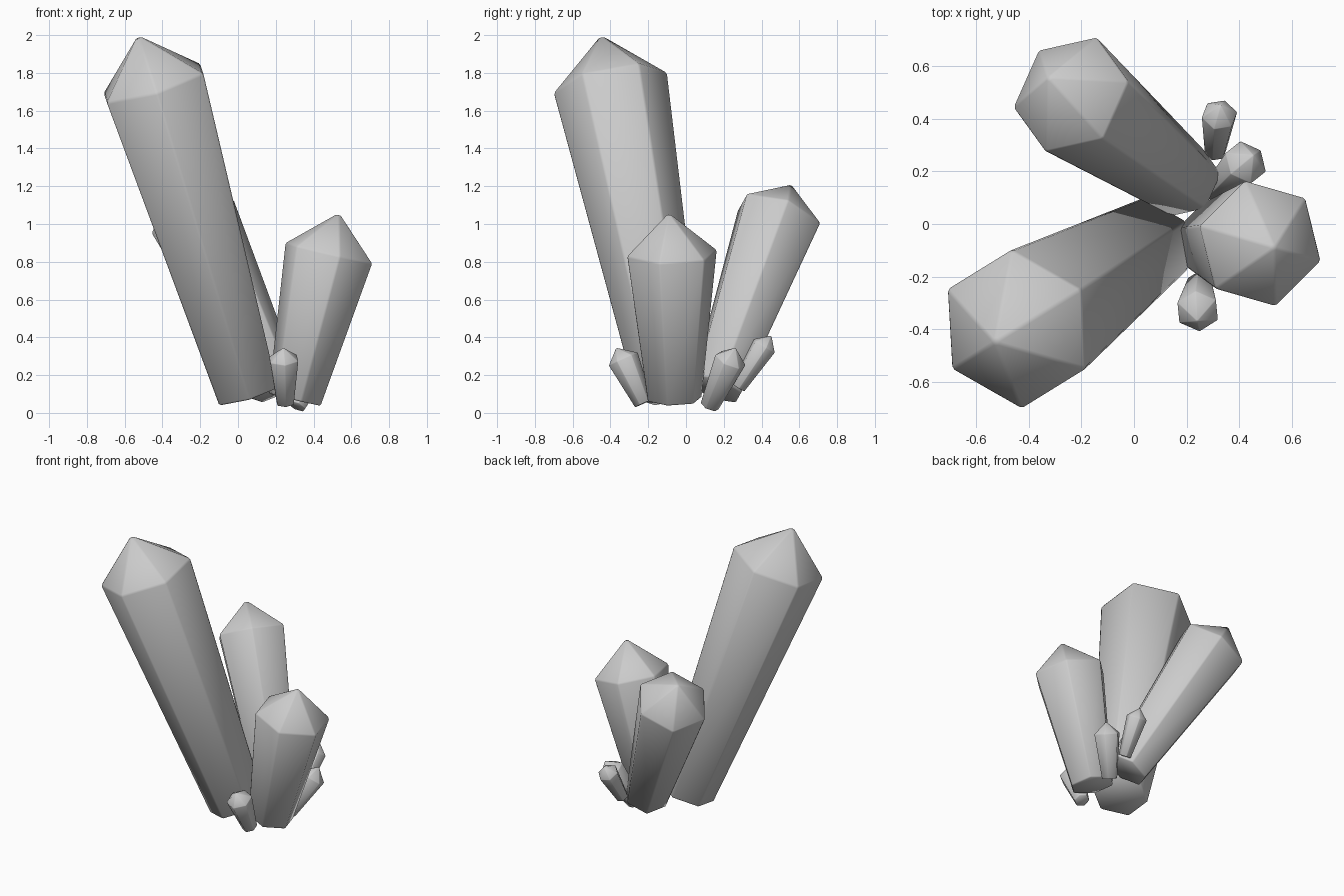
import bpy, bmesh, math
from mathutils import Vector, Quaternion

if "Cube" in bpy.data.objects:
    bpy.data.objects.remove(bpy.data.objects["Cube"])

# name: base centre, base radius, shoulder centre, shoulder radius, tip, plan direction of one ridge
CRYSTALS = {
    "tall_crystal": ((0.05, -0.08, 0.10), 0.185, (-0.447, -0.40, 1.745), 0.308, (-0.53, -0.45, 2.0), (-0.263, 0.15)),
    "back_crystal": ((0.20, 0.16, 0.125), 0.145, (-0.24, 0.493, 1.04), 0.241, (-0.328, 0.558, 1.21), (0.21, 0.047)),
    "right_crystal": ((0.30, -0.06, 0.07), 0.148, (0.481, -0.074, 0.845), 0.246, (0.535, -0.09, 1.06), (0.229, -0.066)),
    "small_front_crystal": ((0.25, -0.225, 0.05), 0.05, (0.242, -0.332, 0.285), 0.085, (0.24, -0.37, 0.345), (0.008, -0.08)),
    "small_right_crystal": ((0.31, 0.125, 0.035), 0.052, (0.425, 0.235, 0.28), 0.087, (0.455, 0.262, 0.345), (0.077, -0.035)),
    "small_back_crystal": ((0.31, 0.275, 0.135), 0.042, (0.325, 0.415, 0.355), 0.069, (0.33, 0.452, 0.41), (0.065, 0.01)),
}


def crystal(name, base, base_r, shoulder, shoulder_r, tip, ridge):
    base, shoulder, tip = Vector(base), Vector(shoulder), Vector(tip)
    axis = (shoulder - base).normalized()
    # ridge direction lifted into the plane across the axis
    out = Vector((ridge[0], ridge[1], -(ridge[0] * axis.x + ridge[1] * axis.y) / axis.z)).normalized()
    bm = bmesh.new()

    def ring(centre, r):
        return [bm.verts.new(centre + r * (Quaternion(axis, i * math.pi / 3) @ out)) for i in range(6)]

    low, high = ring(base, base_r), ring(shoulder, shoulder_r)
    peak = bm.verts.new(tip)
    bm.faces.new(low[::-1])
    for i in range(6):
        j = (i + 1) % 6
        bm.faces.new((low[i], low[j], high[j], high[i]))
        bm.faces.new((high[i], high[j], peak))
    for f in bm.faces:
        f.smooth = True
    bm.normal_update()
    mesh = bpy.data.meshes.new(name)
    bm.to_mesh(mesh)
    bm.free()
    obj = bpy.data.objects.new(name, mesh)
    bpy.context.collection.objects.link(obj)
    # slightly softened ridges
    bev = obj.modifiers.new("soft_ridges", 'BEVEL')
    bev.width = shoulder_r * 0.03
    bev.segments = 1
    bev.limit_method = 'ANGLE'
    bev.angle_limit = math.radians(15)


for name, spec in CRYSTALS.items():
    crystal(name, *spec)
